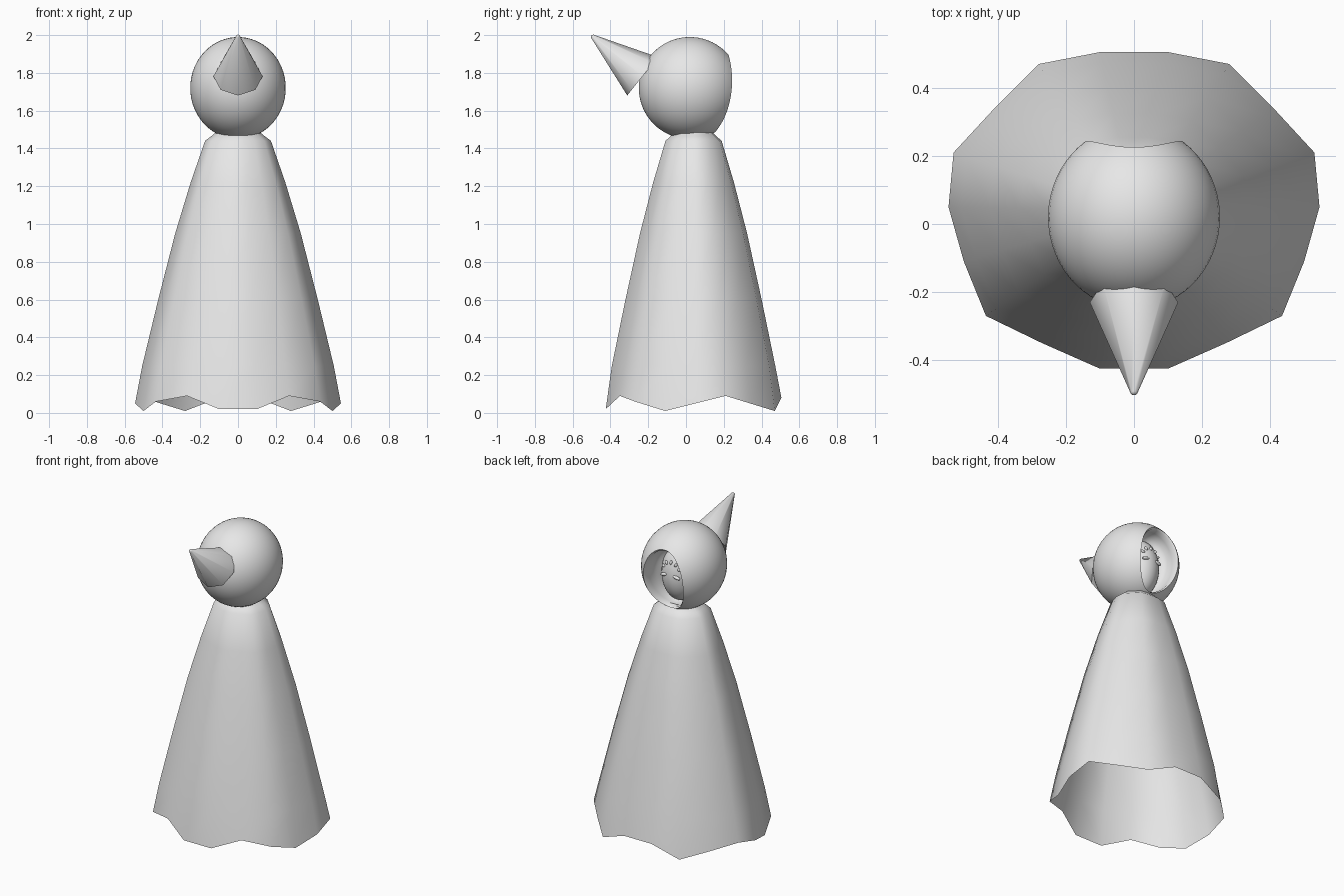
import bpy, bmesh
from math import sin, cos, pi, asin, atan2, hypot, sqrt, radians
from mathutils import Vector

cube = bpy.data.objects.get("Cube")
if cube:
    bpy.data.objects.remove(cube)

grey = bpy.data.materials.new("light grey")
grey.use_nodes = True
grey.diffuse_color = (0.8, 0.8, 0.8, 1)
grey.node_tree.nodes["Principled BSDF"].inputs["Base Color"].default_value = (0.8, 0.8, 0.8, 1)


def finish(obj, name, angle=50):
    obj.name = name
    obj.data.materials.clear()
    obj.data.materials.append(grey)
    bpy.ops.object.select_all(action='DESELECT')
    obj.select_set(True)
    bpy.context.view_layer.objects.active = obj
    bpy.ops.object.shade_smooth_by_angle(angle=radians(angle))
    return obj


def loft(name, rings, first=None, last=None, angle=50):
    """Skin closed rings of points, with optional end points."""
    bm = bmesh.new()
    vs = [[bm.verts.new(p) for p in ring] for ring in rings]
    n = len(vs[0])
    for a, b in zip(vs, vs[1:]):
        for i in range(n):
            j = (i + 1) % n
            bm.faces.new((a[i], a[j], b[j], b[i]))
    for point, ring in ((first, vs[0]), (last, vs[-1])):
        if point:
            tip = bm.verts.new(point)
            for i in range(n):
                bm.faces.new((tip, ring[i], ring[(i + 1) % n]))
    bmesh.ops.recalc_face_normals(bm, faces=bm.faces)
    mesh = bpy.data.meshes.new(name)
    bm.to_mesh(mesh)
    bm.free()
    obj = bpy.data.objects.new(name, mesh)
    bpy.context.collection.objects.link(obj)
    return finish(obj, name, angle)


def ellipsoid(name, centre, size, tilt=0, segments=32, rings=20):
    bpy.ops.mesh.primitive_uv_sphere_add(segments=segments, ring_count=rings, radius=1,
                                         location=centre, rotation=(0, tilt, 0))
    obj = bpy.context.object
    obj.scale = size
    return finish(obj, name)


# Robe: wavy open hem, scaled up towards the neck
half_hem = [(.10, -.425, .02), (.27, -.35, .09), (.435, -.27, .06),
            (.50, -.11, .01), (.545, .05, .05), (.53, .21, .09),
            (.41, .34, .05), (.28, .47, .01), (.10, .505, .08)]
hem = [Vector(p) for p in half_hem]
hem += [Vector((-p.x, p.y, p.z)) for p in reversed(hem)]
levels = [(.25, .93), (.6, .775), (.95, .61), (1.22, .46), (1.44, .32), (1.465, .26), (1.50, .18)]
rings = [hem]
for z, s in levels:
    rings.append([Vector((p.x * s, .04 + (p.y - .04) * s, z)) for p in hem])
loft("robe", rings, angle=60)

# Hooded head: ellipsoid with an oval opening at the back, hollowed inwards
C, R = Vector((0, .02, 1.72)), Vector((.253, .27, .27))
N, STEPS = 64, 24
drop = -.03
polar = []
for i in range(N):
    a = 2 * pi * i / N
    ux, uz = .145 * cos(a) / R.x, (.205 * sin(a) + drop) / R.z
    polar.append((atan2(uz, ux), pi - asin(hypot(ux, uz))))
rings = []
for k in range(1, STEPS + 1):
    ring = []
    for phi, rim in polar:
        t = rim * k / STEPS
        d = Vector((sin(t) * cos(phi), -cos(t), sin(t) * sin(phi)))
        ring.append(C + Vector(d[i] * R[i] for i in range(3)))
    rings.append(ring)
rim_ring = rings[-1]
mid = Vector((0, 0, C.z + drop))
for scale, depth in ((.95, .012), (.96, .05), (.93, .09), (.84, .12), (.6, .14)):
    rings.append([Vector((p.x * scale, p.y - depth, mid.z + (p.z - mid.z) * scale))
                  for p in rim_ring])
loft("hooded_head", rings, first=(0, C.y - R.y, C.z), last=(0, .08, mid.z))

# Face inside the hood
F, S = Vector((0, .05, 1.69)), Vector((.115, .125, .185))
ellipsoid("face", F, S)


def on_face(x, z):
    return Vector((x, F.y + S.y * sqrt(1 - (x / S.x) ** 2 - ((z - F.z) / S.z) ** 2), z))


for side, label in ((1, "left"), (-1, "right")):
    ellipsoid(label + "_eye", on_face(side * .045, 1.70), (.028, .012, .01),
              side * radians(15), 16, 10)
for i in range(5):
    a = radians(20 + 35 * i)
    ellipsoid("forehead_bead", on_face(.06 * cos(a), 1.73 + .055 * sin(a)),
              (.014, .01, .009), -a, 12, 8)

# Pointed beak: eight-sided cone tilted upwards
base, tip = Vector((0, -.23, 1.782)), Vector((0, -.497, 1.995))
axis = (tip - base).normalized()
up = axis.cross(Vector((1, 0, 0))).normalized()


def beak_ring(centre, r):
    return [centre + r * (Vector((1, 0, 0)) * cos(i * pi / 4) + up * sin(i * pi / 4))
            for i in range(8)]


loft("beak", [beak_ring(base, .13), beak_ring(tip, .01)], first=base, last=tip + axis * .006)
